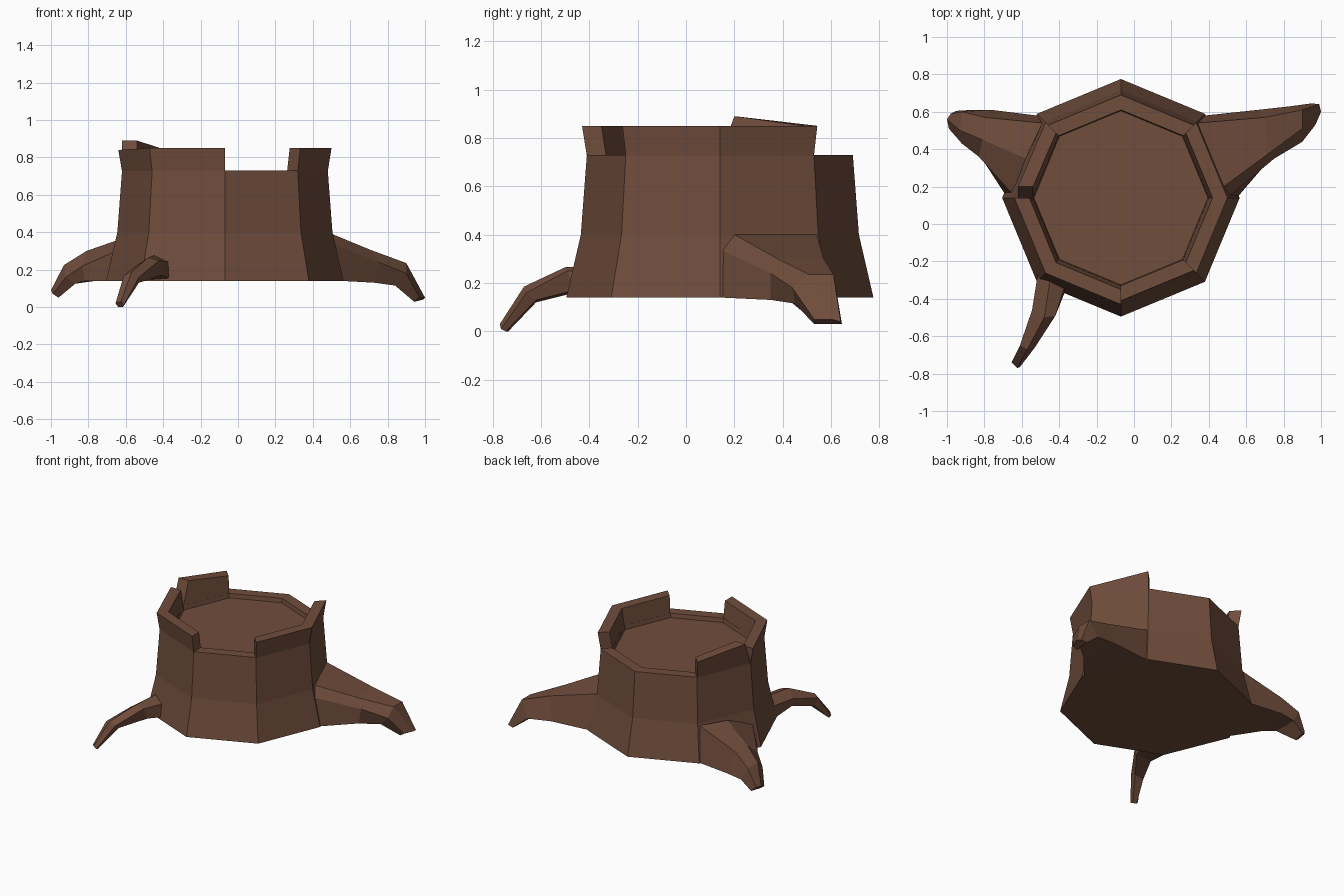
import bpy, bmesh, math

CX, CY, N = -0.07, 0.14, 8

bark = bpy.data.materials.new("brown bark")
bark.diffuse_color = (0.162, 0.074, 0.045, 1)


def make(name, bm):
    bmesh.ops.recalc_face_normals(bm, faces=bm.faces)
    me = bpy.data.meshes.new(name)
    bm.to_mesh(me)
    bm.free()
    me.materials.append(bark)
    ob = bpy.data.objects.new(name, me)
    bpy.context.collection.objects.link(ob)
    return ob


def polar(r, deg, z):
    a = math.radians(deg)
    return (CX + r * math.cos(a), CY + r * math.sin(a), z)


def loft(name, sections):
    """Skin a chain of closed sections and cap both ends."""
    bm = bmesh.new()
    rings = [[bm.verts.new(p) for p in s] for s in sections]
    for a, b in zip(rings, rings[1:]):
        n = len(a)
        for i in range(n):
            j = (i + 1) % n
            bm.faces.new((a[i], a[j], b[j], b[i]))
    bm.faces.new(rings[0])
    bm.faces.new(rings[-1])
    return make(name, bm)


# Flared octagonal trunk with a shallow recessed top
trunk_profile = [(0.635, 0.14), (0.575, 0.40), (0.55, 0.73), (0.47, 0.73), (0.465, 0.70)]
loft("trunk", [[polar(r, k * 45, z) for k in range(N)] for r, z in trunk_profile])


# Broken rim pieces standing on the trunk edge
def rim(name, stations):
    """stations: (angle at base, angle at top, top height)"""
    loft(name, [[polar(0.55, a, 0.725), polar(0.57, b, h),
                 polar(0.49, b, h), polar(0.47, a, 0.725)] for a, b, h in stations])


rim("front_left_rim", [(180, 180, 0.84), (225, 225, 0.85), (270, 270, 0.85)])
rim("right_rim", [(-45, -45, 0.85), (0, 0, 0.85), (45, 45, 0.85)])
rim("back_left_rim", [(135, 135, 0.85), (180, 180, 0.89)])
# slanted broken end of the tall rim piece
tall = bpy.data.objects["back_left_rim"].data
for v in tall.vertices:
    if v.co.z > 0.87:
        v.co.y += 0.06
        v.co.x += 0.02

# Roots: five-sided sections from trunk to tip
loft("right_root", [
    [(0.48, 0.20, 0.40), (0.50, 0.14, 0.34), (0.55, 0.14, 0.14), (0.38, 0.58, 0.14), (0.34, 0.54, 0.40)],
    [(0.71, 0.37, 0.305), (0.75, 0.35, 0.24), (0.73, 0.35, 0.13), (0.66, 0.61, 0.14), (0.70, 0.57, 0.30)],
    [(0.90, 0.51, 0.235), (0.90, 0.44, 0.18), (0.84, 0.45, 0.115), (0.84, 0.63, 0.12), (0.90, 0.61, 0.235)],
    [(1.00, 0.60, 0.05), (0.97, 0.53, 0.05), (0.94, 0.53, 0.03), (0.95, 0.645, 0.03), (0.99, 0.64, 0.04)],
])
loft("left_root", [
    [(-0.58, 0.35, 0.38), (-0.65, 0.16, 0.30), (-0.69, 0.16, 0.14), (-0.52, 0.58, 0.14), (-0.49, 0.54, 0.39)],
    [(-0.81, 0.45, 0.30), (-0.83, 0.36, 0.22), (-0.82, 0.36, 0.14), (-0.76, 0.61, 0.14), (-0.80, 0.57, 0.29)],
    [(-0.93, 0.50, 0.225), (-0.92, 0.43, 0.16), (-0.87, 0.43, 0.125), (-0.87, 0.61, 0.125), (-0.92, 0.60, 0.215)],
    [(-1.00, 0.56, 0.09), (-0.99, 0.51, 0.07), (-0.96, 0.52, 0.05), (-0.95, 0.605, 0.06), (-0.98, 0.59, 0.09)],
])
loft("front_root", [
    [(-0.36, -0.30, 0.24), (-0.44, -0.24, 0.28), (-0.51, -0.24, 0.23), (-0.52, -0.29, 0.14), (-0.36, -0.34, 0.15)],
    [(-0.42, -0.49, 0.25), (-0.48, -0.50, 0.265), (-0.545, -0.46, 0.22), (-0.53, -0.46, 0.16), (-0.41, -0.46, 0.17)],
    [(-0.53, -0.66, 0.16), (-0.57, -0.67, 0.185), (-0.61, -0.65, 0.17), (-0.60, -0.62, 0.12), (-0.53, -0.62, 0.13)],
    [(-0.61, -0.765, 0.01), (-0.625, -0.77, 0.03), (-0.655, -0.74, 0.02), (-0.64, -0.735, 0.0), (-0.615, -0.745, 0.0)],
])
